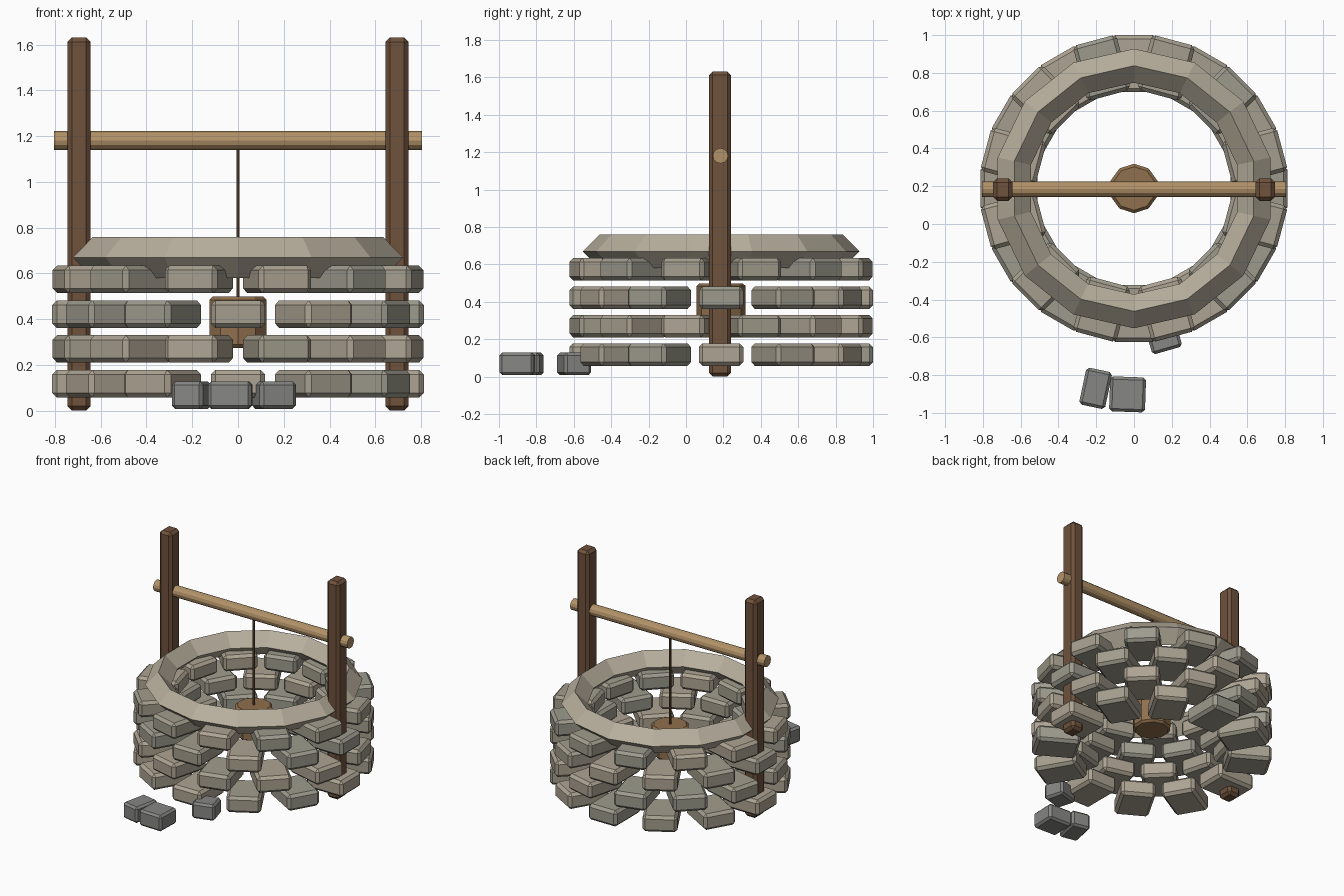
import bpy, random
from math import pi, sin, cos, radians

if "Cube" in bpy.data.objects:
    bpy.data.objects.remove(bpy.data.objects["Cube"])

random.seed(4)
CY = 0.188  # the well's axis sits behind the origin


def material(name, r, g, b):
    m = bpy.data.materials.new(name)
    m.diffuse_color = (r, g, b, 1)
    m.use_nodes = True
    m.node_tree.nodes["Principled BSDF"].inputs["Base Color"].default_value = m.diffuse_color
    return m


STONES = [material("stone_tan", 0.42, 0.37, 0.29),
          material("stone_beige", 0.37, 0.34, 0.27),
          material("stone_grey", 0.34, 0.33, 0.27)]
RUBBLE = material("loose_stone", 0.24, 0.24, 0.23)
CAP = material("cap_stone", 0.48, 0.43, 0.34)
DARK_WOOD = material("dark_wood", 0.16, 0.085, 0.045)
LIGHT_WOOD = material("light_wood", 0.45, 0.29, 0.14)
BUCKET = material("bucket_wood", 0.28, 0.16, 0.075)
ROPE = material("rope", 0.13, 0.06, 0.03)


def finish(name, mat, bevel=0):
    ob = bpy.context.object
    ob.name = name
    ob.data.materials.append(mat)
    if bevel:
        mod = ob.modifiers.new("edge_bevel", 'BEVEL')
        mod.width = bevel
        mod.segments = 1
        mod.limit_method = 'ANGLE'
        mod.angle_limit = radians(50)
    return ob


def box(name, size, loc, mat, bevel, turn=0):
    bpy.ops.mesh.primitive_cube_add(size=1, location=loc, rotation=(0, 0, turn))
    bpy.context.object.scale = size
    bpy.ops.object.transform_apply(location=False, rotation=False, scale=True)
    return finish(name, mat, bevel)


def cylinder(name, sides, radius, depth, loc, mat, rot=(0, 0, 0), bevel=0):
    bpy.ops.mesh.primitive_cylinder_add(vertices=sides, radius=radius, depth=depth,
                                        location=loc, rotation=rot)
    return finish(name, mat, bevel)


# Wall: four courses of twelve stones, every other course shifted by half a stone
for course in range(4):
    z = 0.118 + 0.152 * course
    for i in range(12):
        a = 2 * pi * (i + 0.5 * (course % 2)) / 12
        box(f"wall_stone_{course + 1}_{i + 1}", (0.302, 0.238, 0.12),
            (0.661 * cos(a), CY + 0.661 * sin(a), z),
            random.choice(STONES), 0.02, a)

# Cap ring: fourteen sides with a diamond section
bpy.ops.mesh.primitive_torus_add(location=(0, CY, 0.67), rotation=(0, 0, pi / 2),
                                 major_segments=14, minor_segments=4,
                                 major_radius=0.65, minor_radius=0.09)
finish("cap_ring", CAP)

# Posts and crossbeam
for side, label in ((-1, "left"), (1, "right")):
    box(f"{label}_post", (0.102, 0.118, 1.632), (side * 0.695, CY - 0.006, 0.816),
        DARK_WOOD, 0.02)
cylinder("crossbeam", 12, 0.041, 1.61, (0, CY - 0.004, 1.181), LIGHT_WOOD, (0, pi / 2, 0))

# Rope and bucket
cylinder("rope", 6, 0.008, 0.69, (0, CY, 0.815), ROPE)
cylinder("bucket", 10, 0.131, 0.224, (0, CY, 0.387), BUCKET, bevel=0.015)

# Loose stones in front
for n, (w, d, x, y, deg) in enumerate(((0.14, 0.20, -0.203, -0.87, -12),
                                       (0.19, 0.185, -0.034, -0.902, -2),
                                       (0.165, 0.15, 0.157, -0.598, 16))):
    box(f"loose_stone_{n + 1}", (w, d, 0.12), (x, y, 0.068), RUBBLE, 0.015, radians(deg))
